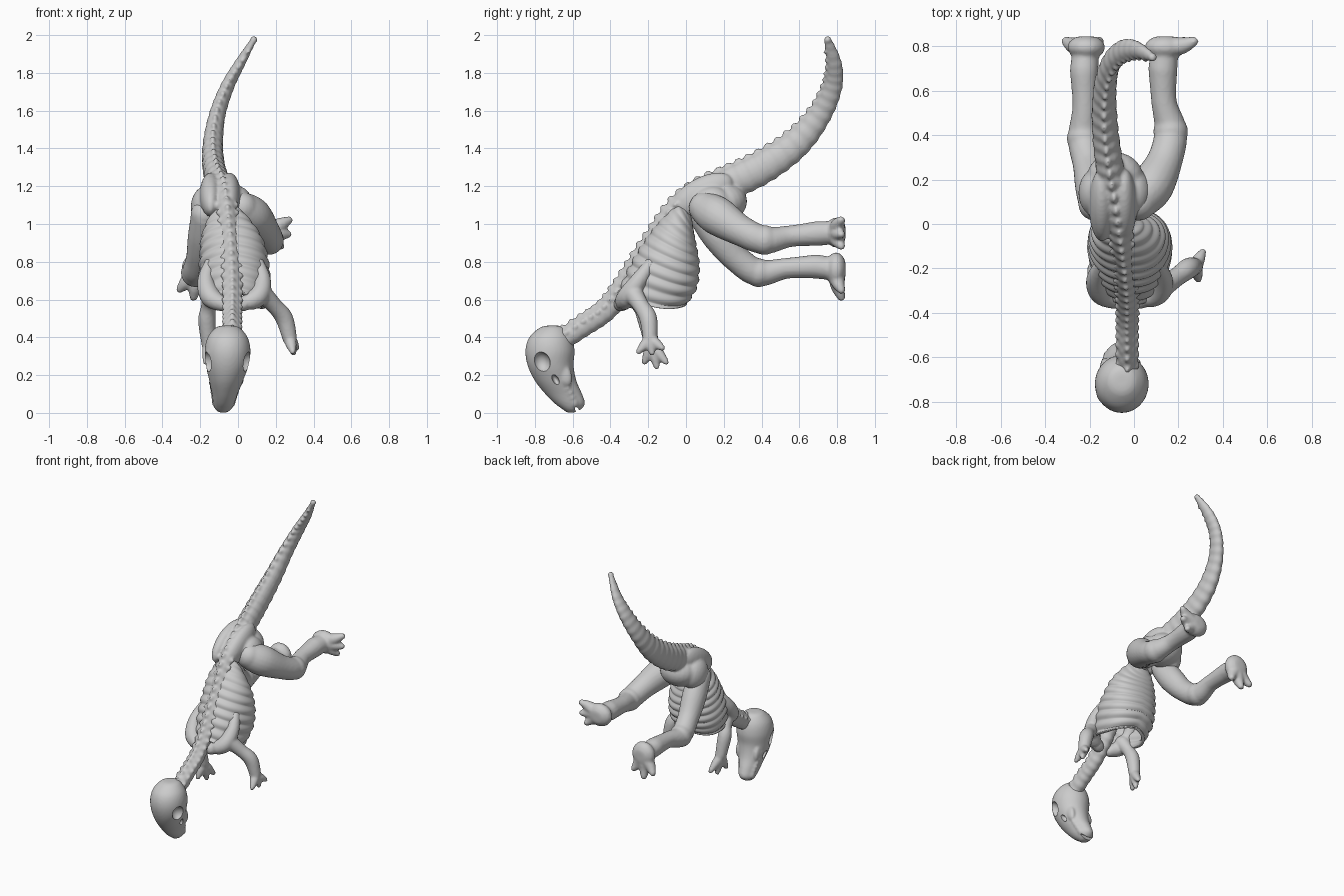
import bpy, bmesh, math
from mathutils import Vector, Matrix

if "Cube" in bpy.data.objects:
    bpy.data.objects.remove(bpy.data.objects["Cube"])


def spline(pts, t):
    """Catmull-Rom sample of a list of tuples, t in 0..1"""
    n = len(pts) - 1
    i = min(int(t * n), n - 1)
    u = t * n - i
    p = [pts[max(0, min(n, i + k))] for k in (-1, 0, 1, 2)]
    return [0.5 * (2 * b + (c - a) * u + (2 * a - 5 * b + 4 * c - d) * u * u
                   + (3 * b - a - 3 * c + d) * u ** 3) for a, b, c, d in zip(*p)]


def skin(bm, rings, caps=True):
    vs = [[bm.verts.new(p) for p in r] for r in rings]
    n = len(vs[0])
    for a, b in zip(vs, vs[1:]):
        for j in range(n):
            bm.faces.new((a[j], a[(j + 1) % n], b[(j + 1) % n], b[j]))
    if caps:
        bm.faces.new(vs[0][::-1])
        bm.faces.new(vs[-1])


def ball(bm, c, r, rot=0.0):
    """Ellipsoid, tilted about x"""
    m = Matrix.Translation(c) @ Matrix.Rotation(rot, 4, 'X') @ Matrix.Diagonal((*r, 1))
    bmesh.ops.create_uvsphere(bm, u_segments=24, v_segments=14, radius=1, matrix=m)


def tube(bm, pts, steps=24, flat=(1, 1), ripple=0.0, waves=0, balls=True):
    """Tube through (x, y, z, radius) points; flat scales the sideways width, start to end"""
    rings = []
    for i in range(steps + 1):
        t = i / steps
        *p, r = spline(pts, t)
        a = Vector(spline(pts, max(0, t - .01))[:3])
        b = Vector(spline(pts, min(1, t + .01))[:3])
        d = (b - a).normalized()
        ref = Vector((1, 0, 0)) if abs(d.x) < .9 else Vector((0, 0, 1))
        side = (ref - d * ref.dot(d)).normalized()
        up = d.cross(side)
        r *= 1 + ripple * math.cos(2 * math.pi * waves * t)
        f = flat[0] + (flat[1] - flat[0]) * min(1, t * 1.6)
        rings.append([Vector(p) + side * r * f * math.cos(k * math.pi / 10)
                      + up * r * math.sin(k * math.pi / 10) for k in range(20)])
    skin(bm, rings)
    if balls:
        for e in (pts[0], pts[-1]):
            ball(bm, e[:3], (e[3] * .95,) * 3)


def finish(name, bm, voxel=0.0, smooth=3):
    bmesh.ops.recalc_face_normals(bm, faces=bm.faces)
    me = bpy.data.meshes.new(name)
    bm.to_mesh(me)
    bm.free()
    ob = bpy.data.objects.new(name, me)
    bpy.context.collection.objects.link(ob)
    for f in me.polygons:
        f.use_smooth = True
    if voxel:
        m = ob.modifiers.new("blend", 'REMESH')
        m.mode, m.voxel_size, m.use_smooth_shade = 'VOXEL', voxel, True
        s = ob.modifiers.new("soften", 'SMOOTH')
        s.iterations = smooth
    return ob


# Spine: neck, back and tail with vertebra ripples and a row of crest knobs
path = [(-.03, -.68, .37, .055), (-.03, -.55, .455, .056), (-.03, -.43, .535, .056),
        (-.03, -.33, .655, .06), (-.035, -.24, .80, .06), (-.045, -.14, .95, .06),
        (-.06, -.04, 1.08, .066), (-.08, .09, 1.165, .077), (-.11, .262, 1.228, .086),
        (-.13, .432, 1.313, .084), (-.132, .593, 1.433, .075), (-.108, .713, 1.584, .061),
        (-.055, .777, 1.73, .051), (.01, .785, 1.85, .04), (.083, .75, 1.975, .021)]
bm = bmesh.new()
tube(bm, path, 300, (.88, .7), .035, 42)
for i in range(42):
    t = (i + .5) / 43
    *p, r = spline(path, t)
    q = Vector(spline(path, t + .01)[:3])
    d = (q - Vector(p)).normalized()
    up = Vector((1, 0, 0)).cross(d).normalized()
    ang = math.atan2(d.z, d.y)
    ball(bm, Vector(p) + up * r * .9, (.015, r * .34, r * .25 + .008), ang)
    # side knobs, as on the transverse processes
    if t < .5:
        for s in (-1, 1):
            ball(bm, Vector(p) + up * r * .4 + Vector((s * r * .7, 0, 0)), (.018, .018, .014), ang)
# Pelvis: hip plates either side of the spine and the rear block, fused to the spine
for s in (-1, 1):
    ball(bm, (-.095 + s * .05, .085, 1.155), (.058, .18, .09), .5)
    ball(bm, (-.085 + s * .085, .14, 1.09), (.08, .11, .11), .4)
ball(bm, (-.085, .2, 1.11), (.13, .125, .105), .3)
finish("spine_pelvis_and_tail", bm, .009, 2)

# Ribcage: open at the front end; spine point, belly point, half width, centre x
secs = [(-.35, .64, -.01, .55, .145, -.015), (-.29, .77, .045, .65, .174, -.018),
        (-.22, .89, .06, .77, .17, -.022), (-.14, 1.0, .045, .88, .147, -.035),
        (-.05, 1.09, .03, .96, .088, -.055), (-.01, 1.08, .02, 1.03, .03, -.06)]
rings = []
for i in range(121):
    t = i / 120
    ys, zs, yb, zb, w, cx = spline(secs, t)
    k = 1 + .03 * math.cos(2 * math.pi * 11 * t)
    ring = []
    for j in range(56):
        a = 2 * math.pi * j / 56
        c = math.copysign(abs(math.cos(a)) ** .85, math.cos(a)) * k
        s = math.copysign(abs(math.sin(a)) ** .85, math.sin(a)) * k
        wide = w * (1 - .1 * max(0, c))
        sag = .03 * abs(s) * (1 - t)
        # breastbone notch at the open end
        notch = .03 * max(0, -c) ** 2 * (1 - t) ** 3
        ring.append((cx + wide * s, (ys + yb) / 2 + (ys - yb) / 2 * c - .3 * sag,
                     (zs + zb) / 2 + (zs - zb) / 2 * c - sag + notch))
    rings.append(ring)
bm = bmesh.new()
skin(bm, rings, False)
ribs = finish("ribcage", bm)
m = ribs.modifiers.new("thickness", 'SOLIDIFY')
m.thickness, m.offset = .022, 0


def leg(name, path, sole, pad, toes):
    bm = bmesh.new()
    tube(bm, path, 30, (.92, 1))
    ball(bm, path[3][:3], (path[3][3] * 1.06,) * 3)
    ball(bm, sole, pad)
    tube(bm, [path[-1], (*sole, .06)], 6)
    for x, z in toes:
        mid = (sole[0] * .4 + x * .6, .803, sole[2] * .4 + z * .6)
        tube(bm, [(*sole, .05), (*mid, .038), (x, .822, z, .022)], 10)
    # flat sole
    for v in bm.verts:
        v.co.y = min(v.co.y, .845)
    finish(name, bm, .01)


leg("right_leg",
    [(.02, .1, 1.085, .09), (.08, .17, 1.04, .103), (.14, .29, .965, .082),
     (.165, .415, .915, .074), (.135, .55, .935, .057), (.13, .70, .95, .066)],
    (.14, .795, .955), (.092, .055, .08),
    [(.27, 1.02), (.264, .945), (.227, .883)])
leg("left_leg",
    [(-.175, .09, 1.05, .08), (-.185, .17, .935, .085), (-.205, .27, .815, .073),
     (-.226, .385, .742, .072), (-.222, .53, .765, .055), (-.225, .69, .775, .064)],
    (-.215, .795, .76), (.085, .055, .09),
    [(-.307, .655), (-.235, .612), (-.155, .65)])


def arm(name, s, path, tips):
    bm = bmesh.new()
    # shoulder blade and collar
    tube(bm, [(-.02 + s * .125, -.18, .80, .03), (-.02 + s * .15, -.25, .70, .045),
              (-.02 + s * .125, -.31, .615, .054), (-.03 + s * .05, -.345, .575, .04)], 20)
    tube(bm, path, 20)
    x, y, z, r = path[-1]
    for tip in tips:
        mid = [(a + b) / 2 for a, b in zip((x, y, z), tip)]
        tube(bm, [(x, y, z, r * .85), (*mid, .028), (*tip, .016)], 10)
    finish(name, bm, .009, 2)


arm("right_arm", 1, [(.12, -.285, .64, .055), (.19, -.24, .57, .043), (.245, -.20, .50, .047),
                     (.275, -.19, .39, .038)],
    [(.29, -.25, .325), (.295, -.18, .318), (.31, -.125, .343)])
arm("left_arm", -1, [(-.14, -.285, .63, .055), (-.155, -.24, .56, .041), (-.165, -.21, .49, .046),
                     (-.155, -.18, .36, .038)],
    [(-.17, -.22, .268), (-.145, -.155, .245), (-.125, -.105, .268)])

# Skull: z, front y, rear y, half width, centre x
prof = [(.462, -.735, -.675, .03, -.055), (.45, -.775, -.64, .065, -.055),
        (.40, -.83, -.605, .106, -.055), (.33, -.85, -.59, .121, -.055),
        (.25, -.838, -.595, .112, -.057), (.17, -.80, -.58, .09, -.063),
        (.10, -.745, -.55, .068, -.07), (.05, -.695, -.535, .056, -.075),
        (.02, -.655, -.555, .043, -.078), (.002, -.63, -.59, .02, -.078)]
rings = []
for i in range(73):
    z, ya, yb, w, cx = spline(prof, i / 72)
    rings.append([(cx + w * math.cos(k * math.pi / 20),
                   (ya + yb) / 2 + (yb - ya) / 2 * math.sin(k * math.pi / 20), z)
                  for k in range(40)])
bm = bmesh.new()
skin(bm, rings)
# brow ridges, cheeks and lip ridge
for s in (-1, 1):
    ball(bm, (-.057 + s * .093, -.745, .33), (.022, .055, .022), .3)
    ball(bm, (-.06 + s * .072, -.64, .2), (.02, .035, .06), .3)
    tube(bm, [(-.065 + s * .078, -.66, .2, .014), (-.07 + s * .063, -.62, .12, .014),
              (-.076 + s * .043, -.585, .045, .016)], 30, (1, 1), .2, 7)
skull = finish("skull", bm, .009, 2)

# Eye sockets, snout openings and the mouth notch
bm = bmesh.new()
for s in (-1, 1):
    ball(bm, (-.057 + s * .12, -.765, .268), (.055, .046, .056), .3)
    ball(bm, (-.063 + s * .095, -.69, .175), (.034, .016, .03), .5)
ball(bm, (-.078, -.575, .012), (.09, .01, .025), .5)
cut = finish("skull_cutter", bm)
cut.hide_render = True
m = skull.modifiers.new("sockets", 'BOOLEAN')
m.object, m.operation, m.solver = cut, 'DIFFERENCE', 'EXACT'
bpy.ops.object.select_all(action='DESELECT')
bpy.context.view_layer.objects.active = skull
skull.select_set(True)
for mod in list(skull.modifiers):
    bpy.ops.object.modifier_apply(modifier=mod.name)
bpy.data.objects.remove(cut)
bpy.ops.object.shade_smooth_by_angle(angle=math.radians(40))
